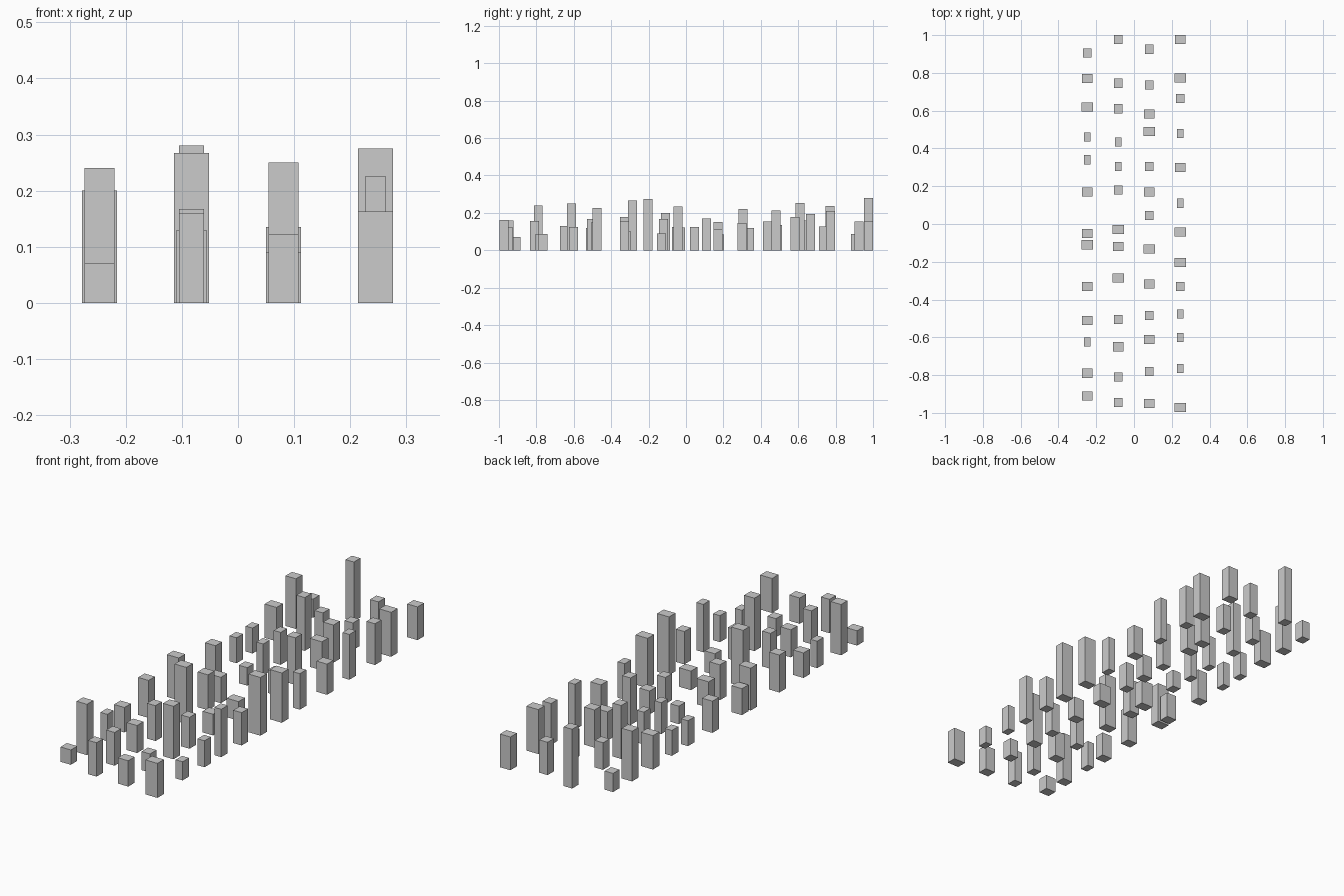
import bpy, bmesh

DEPTH = 0.048
# width classes: narrow, medium, large, wide
WIDTH = {"n": 0.036, "m": 0.044, "l": 0.054, "w": 0.062}


def block(name, x, y, w, h):
    """Plain upright block standing on z = 0."""
    bm = bmesh.new()
    bmesh.ops.create_cube(bm, size=1)
    for v in bm.verts:
        v.co = (x + v.co.x * w, y + v.co.y * DEPTH, (v.co.z + 0.5) * h)
    mesh = bpy.data.meshes.new(name)
    bm.to_mesh(mesh)
    bm.free()
    bpy.context.collection.objects.link(bpy.data.objects.new(name, mesh))


def row(name, x, widths, ys, heights):
    """One line of blocks running front to back."""
    for i, (w, y, h) in enumerate(zip(widths, ys, heights), 1):
        block(f"{name}_block_{i}", x, y, WIDTH[w], h)


# far left row
row("outer_left", -0.247, "llnllwllnnwlm",
    (-.91, -.79, -.625, -.51, -.33, -.11, -.05, .17, .34, .46, .62, .77, .905),
    (.07, .24, .127, .118, .177, .20, .125, .15, .12, .12, .16, .237, .088))

# inner left row
row("inner_left", -0.083, "mmlmwlwmnnmmm",
    (-.945, -.81, -.65, -.505, -.287, -.12, -.03, .18, .305, .435, .61, .745, .976),
    (.16, .157, .13, .167, .267, .167, .122, .085, .148, .153, .252, .128, .28))

# inner right row
row("inner_right", 0.081, "lmlmlwmlmwlmm",
    (-.95, -.78, -.612, -.485, -.317, -.132, .045, .17, .305, .49, .582, .735, .925),
    (.122, .088, .25, .148, .10, .09, .125, .11, .222, .135, .178, .128, .155))

# far right row
row("outer_right", 0.245, "wnnnmwwnlnmwl",
    (-.972, -.765, -.602, -.477, -.33, -.203, -.043, .11, .30, .48, .665, .773, .976),
    (.163, .088, .125, .226, .155, .275, .235, .17, .145, .214, .195, .21, .157))
